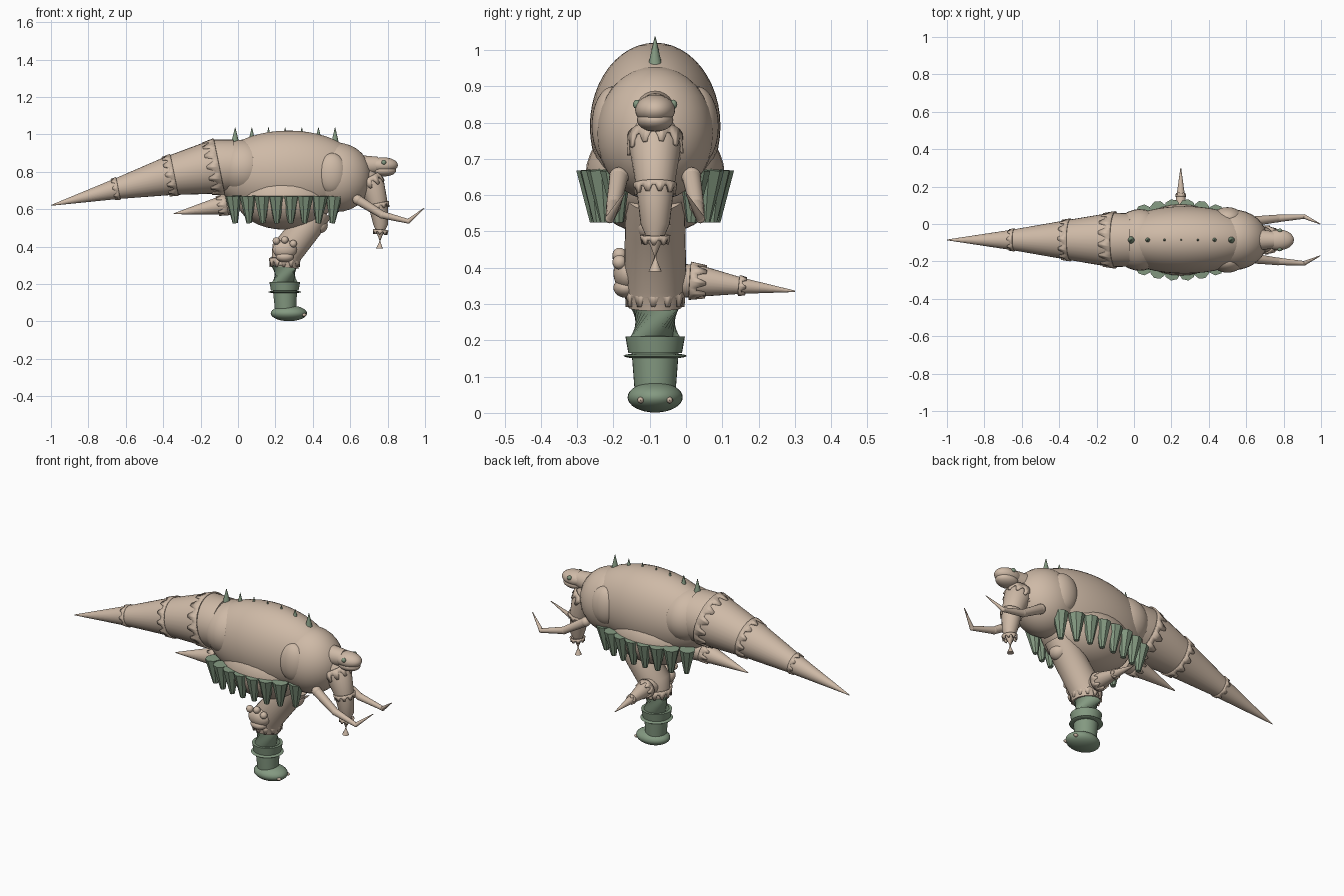
import bpy, bmesh, math
from mathutils import Vector

if "Cube" in bpy.data.objects:
    bpy.data.objects.remove(bpy.data.objects["Cube"])

MID = -0.085  # symmetry plane of the body
made = []


def material(name, rgb):
    m = bpy.data.materials.new(name)
    m.use_nodes = True
    m.diffuse_color = (*rgb, 1)
    m.node_tree.nodes["Principled BSDF"].inputs["Base Color"].default_value = (*rgb, 1)
    return m


SKIN = material("pale tan skin", (0.62, 0.49, 0.385))
GREEN = material("sage green", (0.23, 0.32, 0.22))


def finish(name, bm, mat):
    bmesh.ops.recalc_face_normals(bm, faces=bm.faces)
    me = bpy.data.meshes.new(name)
    bm.to_mesh(me)
    bm.free()
    me.materials.append(mat)
    ob = bpy.data.objects.new(name, me)
    bpy.context.collection.objects.link(ob)
    made.append(ob)
    return ob


def ellipsoid(name, centre, size, mat=SKIN, segs=32):
    bm = bmesh.new()
    bmesh.ops.create_uvsphere(bm, u_segments=segs, v_segments=segs // 2, radius=1)
    for v in bm.verts:
        v.co = Vector(centre) + Vector([a * b for a, b in zip(v.co, size)])
    return finish(name, bm, mat)


def ring(centre, axis, radius, segs):
    q = axis.to_track_quat('Z', 'Y')
    angles = [2 * math.pi * i / segs for i in range(segs)]
    return [centre + q @ Vector((radius * math.cos(a), radius * math.sin(a), 0)) for a in angles]


def tube(name, points, radii, mat=SKIN, segs=24):
    """Round tapering limb through the points, capped at both ends."""
    bm = bmesh.new()
    pts = [Vector(p) for p in points]
    loops = []
    for i, p in enumerate(pts):
        axis = pts[min(i + 1, len(pts) - 1)] - pts[max(i - 1, 0)]
        loops.append([bm.verts.new(c) for c in ring(p, axis, radii[i], segs)])
    for a, b in zip(loops, loops[1:]):
        for i in range(segs):
            j = (i + 1) % segs
            bm.faces.new((a[i], a[j], b[j], b[i]))
    bm.faces.new(loops[0])
    bm.faces.new(loops[-1])
    return finish(name, bm, mat)


def collar(name, start, end, r0, r1, teeth=12, mat=SKIN):
    """Thin sleeve whose far edge is cut into teeth."""
    bm = bmesh.new()
    a, b = Vector(start), Vector(end)
    segs = teeth * 4
    near = ring(a, b - a, r0, segs)
    far = ring(b, b - a, r1, segs)
    low = [bm.verts.new(c) for c in near]
    high = [bm.verts.new(n.lerp(f, 1 if i % 4 < 2 else 0.45)) for i, (n, f) in enumerate(zip(near, far))]
    for i in range(segs):
        j = (i + 1) % segs
        bm.faces.new((low[i], low[j], high[j], high[i]))
    ob = finish(name, bm, mat)
    mod = ob.modifiers.new("thickness", 'SOLIDIFY')
    mod.thickness = 0.008
    mod.offset = 0


# Body masses
ellipsoid("torso", (0.27, MID, 0.79), (0.40, 0.18, 0.23), segs=48)
ellipsoid("rump", (0.03, MID, 0.82), (0.15, 0.165, 0.152))
ellipsoid("chest", (0.53, MID, 0.77), (0.185, 0.162, 0.185))
ellipsoid("belly", (0.25, MID, 0.655), (0.26, 0.192, 0.165))
for side, s in (("right", -1), ("left", 1)):
    ellipsoid(side + "_shoulder", (0.50, MID + s * 0.115, 0.79), (0.085, 0.06, 0.11))

# Tail with toothed sleeves
tube("tail", [(-0.02, MID, 0.83), (-0.12, MID, 0.827), (-0.38, MID, 0.775), (-0.65, MID, 0.708), (-1, MID, 0.62)],
     [0.142, 0.146, 0.102, 0.055, 0.002], segs=32)
for i, (x, z, r, n) in enumerate([(-0.10, 0.828, 0.15, 14), (-0.34, 0.783, 0.111, 12), (-0.64, 0.711, 0.058, 8)]):
    d = 0.065 - 0.018 * i
    collar(f"tail_sleeve_{i + 1}", (x, MID, z), (x - d, MID, z - d * 0.2), r, r - d * 0.16, n)

# Spike under the tail
tube("under_spike", [(0.0, MID, 0.625), (-0.09, MID, 0.62), (-0.345, MID, 0.575)], [0.06, 0.05, 0.002])
collar("under_spike_sleeve", (-0.06, MID, 0.625), (-0.11, MID, 0.616), 0.055, 0.049, 8)

# Head
tube("neck", [(0.64, MID, 0.83), (0.75, MID, 0.835)], [0.06, 0.045])
ellipsoid("skull", (0.775, MID, 0.835), (0.08, 0.055, 0.042))
ellipsoid("jaw", (0.78, MID, 0.807), (0.066, 0.05, 0.032))
for side, s in (("right", -1), ("left", 1)):
    ellipsoid(side + "_eye", (0.78, MID + s * 0.05, 0.85), (0.013, 0.011, 0.013), GREEN, 16)

# Front trunk
tube("trunk", [(0.66, MID, 0.79), (0.715, MID, 0.73), (0.75, MID, 0.62), (0.763, MID, 0.52), (0.757, MID, 0.39)],
     [0.06, 0.071, 0.052, 0.04, 0.018])
collar("trunk_top_sleeve", (0.69, MID, 0.765), (0.718, MID, 0.715), 0.072, 0.074, 10)
collar("trunk_middle_sleeve", (0.748, MID, 0.632), (0.754, MID, 0.602), 0.056, 0.053, 10)
collar("trunk_tip_sleeve", (0.763, MID, 0.49), (0.761, MID, 0.465), 0.038, 0.034, 8)

# Jointed front arms
for side, s in (("right", -1), ("left", 1)):
    joints = [Vector((x, MID + s * y, z)) for x, y, z in
              ((0.64, 0.10, 0.65), (0.77, 0.115, 0.57), (0.91, 0.125, 0.535), (0.995, 0.085, 0.605))]
    for part, k, r0, r1 in (("upper_arm", 0, 0.026, 0.02), ("forearm", 1, 0.02, 0.012), ("claw", 2, 0.012, 0.002)):
        tube(f"{side}_{part}", joints[k:k + 2], [r0, r1], segs=16)
        ellipsoid(f"{side}_{part}_joint", joints[k], (r0 * 1.05,) * 3, segs=16)

# Fringe of blunt teeth along both flanks
for side, s in (("right", -1), ("left", 1)):
    for i in range(8):
        x = -0.025 + 0.077 * i
        u = (x - 0.245) / 0.32
        d = 0.03 + 0.145 * math.sqrt(1 - u * u)
        lean = 0.012 * u
        tube(f"{side}_fringe_tooth_{i + 1}",
             [(x, MID + s * d, 0.67), (x - lean, MID + s * (d - 0.008), 0.525)], [0.044, 0.014], GREEN, 8)

# Back spikes, largest at both ends
for i, (size, base) in enumerate(((4, 0.96), (2.6, 0.985), (1.8, 1.0), (1.2, 1.01), (1.8, 1.0), (2.8, 0.985), (4, 0.955))):
    x = -0.015 + 0.089 * i
    tube(f"back_spike_{i + 1}", [(x, MID, base), (x, MID, 1.037)], [size * 0.005, 0.001], GREEN, 12)

# Leg
tube("thigh", [(0.43, MID, 0.60), (0.37, MID, 0.51), (0.26, MID, 0.37), (0.25, MID, 0.29)],
     [0.08, 0.083, 0.086, 0.073], segs=32)
collar("knee_sleeve", (0.25, MID, 0.34), (0.25, MID, 0.292), 0.08, 0.077, 12)
ellipsoid("hip_knob", (0.435, MID, 0.515), (0.045, 0.05, 0.045))
tube("shin", [(0.25, MID, 0.30), (0.25, MID, 0.21), (0.255, MID, 0.04)], [0.074, 0.068, 0.055], GREEN, 32)
tube("shin_cuff", [(0.25, MID, 0.21), (0.25, MID, 0.165)], [0.082, 0.074], GREEN, 32)
ellipsoid("ankle_ring", (0.25, MID, 0.157), (0.087, 0.087, 0.009), GREEN)
ellipsoid("foot", (0.272, MID, 0.043), (0.097, 0.076, 0.042), GREEN)
for side, s in (("right", -1), ("left", 1)):
    ellipsoid(side + "_toenail", (0.352, MID + s * 0.04, 0.035), (0.014, 0.009, 0.009), SKIN, 12)

# Knuckled lump on the right of the knee
ellipsoid("knee_lump", (0.25, MID - 0.075, 0.385), (0.065, 0.04, 0.05))
ellipsoid("knee_lump_lower", (0.25, MID - 0.08, 0.345), (0.048, 0.035, 0.028))
for i, (x, z) in enumerate(((0.205, 0.43), (0.25, 0.435), (0.295, 0.415))):
    ellipsoid(f"knuckle_{i + 1}", (x, MID - 0.098, z), (0.02, 0.02, 0.02), SKIN, 16)

# Spike on the left of the knee
tube("knee_spike", [(0.25, -0.05, 0.365), (0.25, 0.04, 0.363), (0.25, 0.155, 0.35), (0.25, 0.30, 0.335)],
     [0.05, 0.043, 0.022, 0.002])
collar("knee_spike_sleeve", (0.25, 0.01, 0.364), (0.25, 0.055, 0.361), 0.049, 0.042, 8)
collar("knee_spike_tip_sleeve", (0.25, 0.145, 0.351), (0.25, 0.165, 0.349), 0.025, 0.022, 6)

# Smooth shading with sharp edges kept
bpy.ops.object.select_all(action='DESELECT')
for ob in made:
    ob.select_set(True)
bpy.context.view_layer.objects.active = made[0]
bpy.ops.object.shade_smooth_by_angle(angle=math.radians(40))
